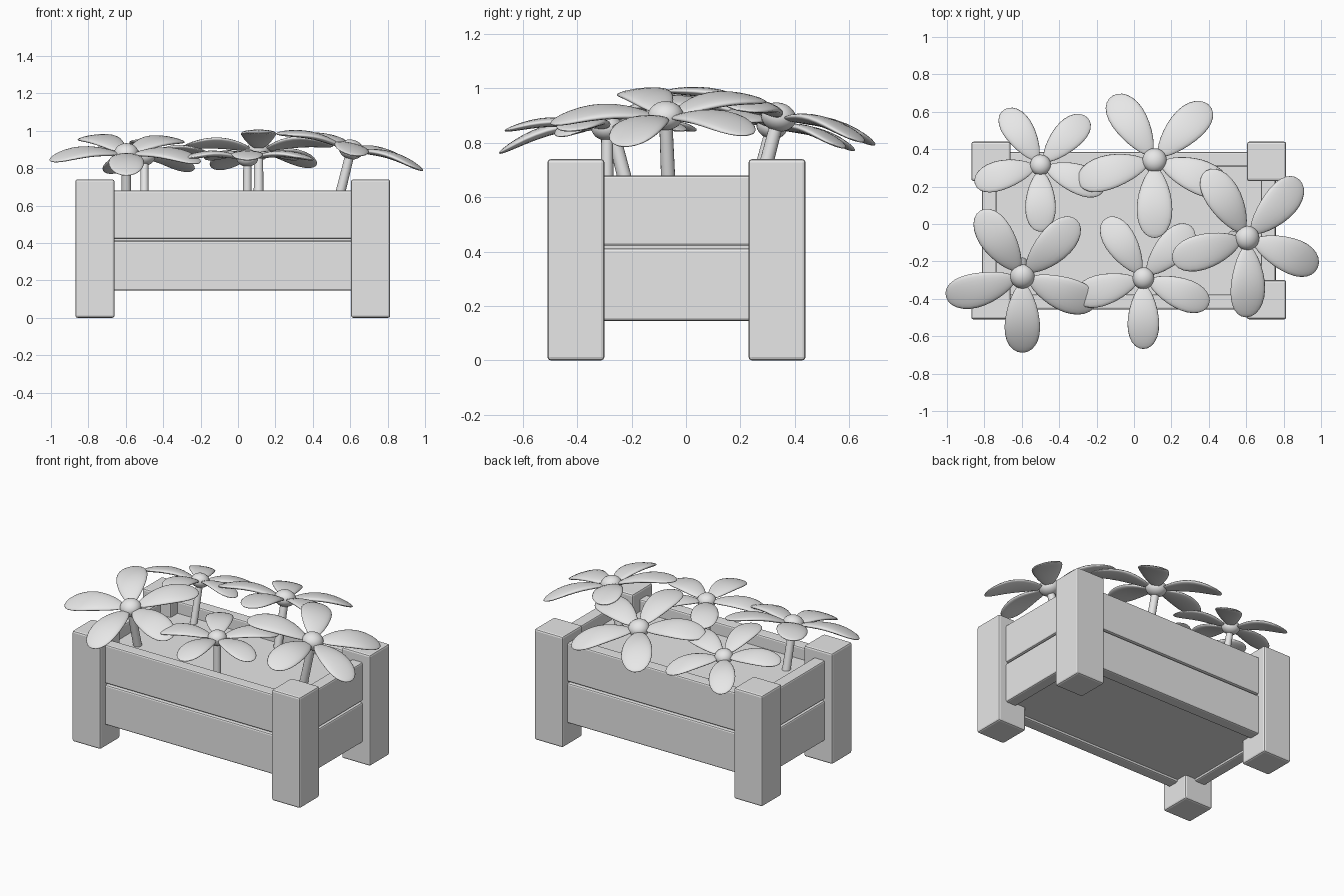
import bpy, bmesh, math
from mathutils import Vector, Matrix

cube = bpy.data.objects.get("Cube")
if cube:
    bpy.data.objects.remove(cube, do_unlink=True)

grey = bpy.data.materials.new("plain grey")
grey.use_nodes = True
grey.diffuse_color = (0.8, 0.8, 0.8, 1)
grey.node_tree.nodes["Principled BSDF"].inputs["Base Color"].default_value = (0.8, 0.8, 0.8, 1)


def finish(name, bm, smooth=True):
    mesh = bpy.data.meshes.new(name)
    bm.to_mesh(mesh)
    bm.free()
    mesh.materials.append(grey)
    obj = bpy.data.objects.new(name, mesh)
    bpy.context.collection.objects.link(obj)
    if smooth:
        for poly in mesh.polygons:
            poly.use_smooth = True
    return obj


def box(name, low, high, bevel=0.0):
    low, high = Vector(low), Vector(high)
    bm = bmesh.new()
    bmesh.ops.create_cube(bm, size=1)
    for v in bm.verts:
        v.co = (low + high) / 2 + v.co * (high - low)
    if bevel:
        bmesh.ops.bevel(bm, geom=bm.edges[:], offset=bevel, segments=2,
                        profile=0.5, affect='EDGES')
    return finish(name, bm, smooth=False)


# Planter: posts, planks and soil around an off-centre middle
CX, CY = -0.028, -0.035
PX, PY = 0.737, 0.37      # post centres from the middle
HALF = 0.105              # half a post
THICK = 0.04              # half a plank

for sx, side in ((-1, "right"), (1, "left")):
    for sy, end in ((-1, "front"), (1, "back")):
        x, y = CX + sx * PX, CY + sy * PY
        box(f"{end}_{side}_post", (x - HALF, y - HALF, 0),
            (x + HALF, y + HALF, 0.74), 0.012)

for level, z0, z1 in (("lower", 0.145, 0.412), ("upper", 0.422, 0.68)):
    for s, end, side in ((-1, "front", "right"), (1, "back", "left")):
        y = CY + s * PY * 1.03
        box(f"{level}_{end}_plank", (CX - PX, y - THICK, z0),
            (CX + PX, y + THICK, z1), 0.01)
        x = CX + s * (PX + 0.009)
        box(f"{level}_{side}_plank", (x - THICK, CY - PY, z0),
            (x + THICK, CY + PY, z1), 0.01)

box("soil", (CX - PX, CY - PY, 0.16), (CX + PX, CY + PY, 0.6))

# Flowers
PETAL_ANGLES = (270, 338, 47, 122, 196)


def add_petal(bm, angle, size):
    made = bmesh.ops.create_uvsphere(bm, u_segments=20, v_segments=14, radius=1,
                                     matrix=Matrix.Rotation(math.pi / 2, 4, 'Y'))
    turn = Matrix.Rotation(math.radians(angle), 3, 'Z')
    for v in made["verts"]:
        t = (v.co.x + 1) / 2
        width = 0.095 * (0.72 + 0.5 * t)
        cup = 0.03 * math.sin(math.pi * t) - 0.012 * t
        v.co = turn @ (size * Vector((0.04 + 0.385 * t, v.co.y * width,
                                      v.co.z * 0.02 + cup)))


def flower(name, head, lean, size):
    head = Vector(head)
    normal = Vector((lean[0], lean[1], 1))
    tilt = Vector((0, 0, 1)).rotation_difference(normal).to_matrix().to_4x4()
    place = Matrix.Translation(head) @ tilt

    bm = bmesh.new()
    for angle in PETAL_ANGLES:
        add_petal(bm, angle, size)
    bm.transform(place)
    finish(f"{name}_petals", bm)

    bm = bmesh.new()
    bmesh.ops.create_uvsphere(bm, u_segments=20, v_segments=12, radius=0.066 * size)
    bmesh.ops.scale(bm, vec=(1, 1, 0.8), verts=bm.verts)
    bm.transform(place)
    finish(f"{name}_centre", bm)

    # Stem runs from the head back down into the soil
    length = (head.z - 0.56) * normal.length
    bm = bmesh.new()
    bmesh.ops.create_cone(bm, cap_ends=False, segments=16, radius1=0.027 * size,
                          radius2=0.024 * size, depth=length,
                          matrix=Matrix.Translation((0, 0, -length / 2)))
    bm.transform(place)
    finish(f"{name}_stem", bm)


flower("back_right_flower", (-0.5, 0.315, 0.86), (0, 0.26), 0.86)
flower("back_middle_flower", (0.11, 0.34, 0.895), (0, 0.26), 1)
flower("left_flower", (0.605, -0.075, 0.9), (0.25, -0.04), 1)
flower("front_right_flower", (-0.597, -0.28, 0.88), (0, -0.26), 1)
flower("front_middle_flower", (0.05, -0.29, 0.855), (0, 0), 0.89)
